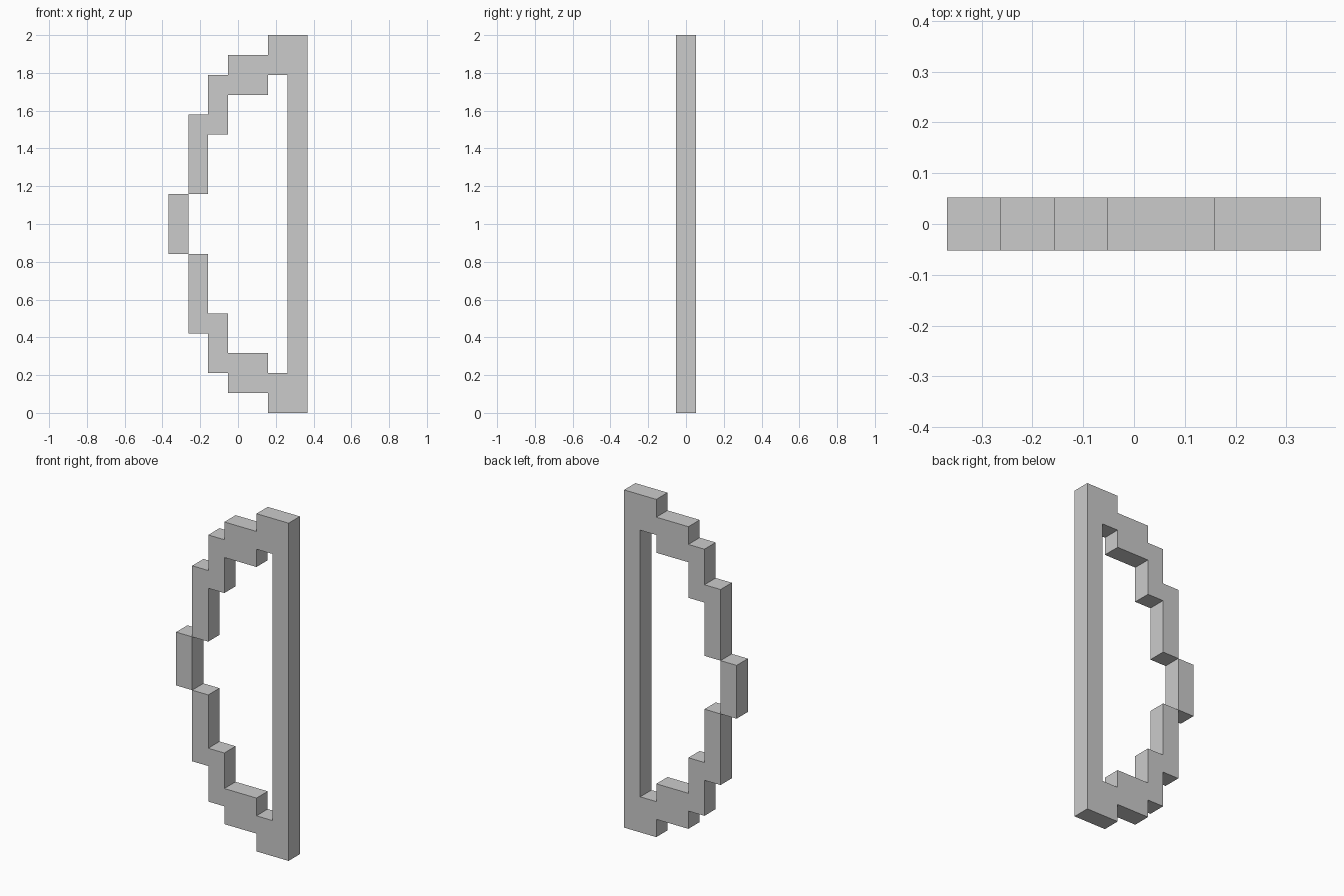
import bpy
import bmesh

if "Cube" in bpy.data.objects:
    bpy.data.objects.remove(bpy.data.objects["Cube"])

U = 2 / 19          # one grid cell; the bow is 7 wide, 19 tall, 1 deep
WIDTH, HEIGHT = 7, 19


def extruded(name, outline):
    """Extrude an (x, z) outline in cells one cell deep, centred on y = 0."""
    bm = bmesh.new()
    front = bm.faces.new([bm.verts.new(((x - WIDTH / 2) * U, -U / 2, z * U))
                          for x, z in outline])
    ret = bmesh.ops.extrude_face_region(bm, geom=[front], use_keep_orig=True)
    back = [g for g in ret["geom"] if isinstance(g, bmesh.types.BMVert)]
    bmesh.ops.translate(bm, verts=back, vec=(0, U, 0))
    bmesh.ops.recalc_face_normals(bm, faces=bm.faces)
    mesh = bpy.data.meshes.new(name)
    bm.to_mesh(mesh)
    bm.free()
    obj = bpy.data.objects.new(name, mesh)
    bpy.context.collection.objects.link(obj)
    return obj


def mirrored(points):
    """Flip a half outline to the upper half, keeping the winding."""
    return [(x, HEIGHT - z) for x, z in reversed(points)]


# Stepped limbs and string, one continuous C shape (lower half, then mirrored)
outer = [(1, 8), (1, 4), (2, 4), (2, 2), (3, 2), (3, 1), (5, 1), (5, 0), (7, 0)]
inner = [(6, 2), (5, 2), (5, 3), (3, 3), (3, 5), (2, 5), (2, 8)]
extruded("limbs_and_string", outer + mirrored(outer) + mirrored(inner) + inner)

# Grip, touching the limbs along its edges
extruded("grip", [(0, 8), (1, 8), (1, 11), (0, 11)])
